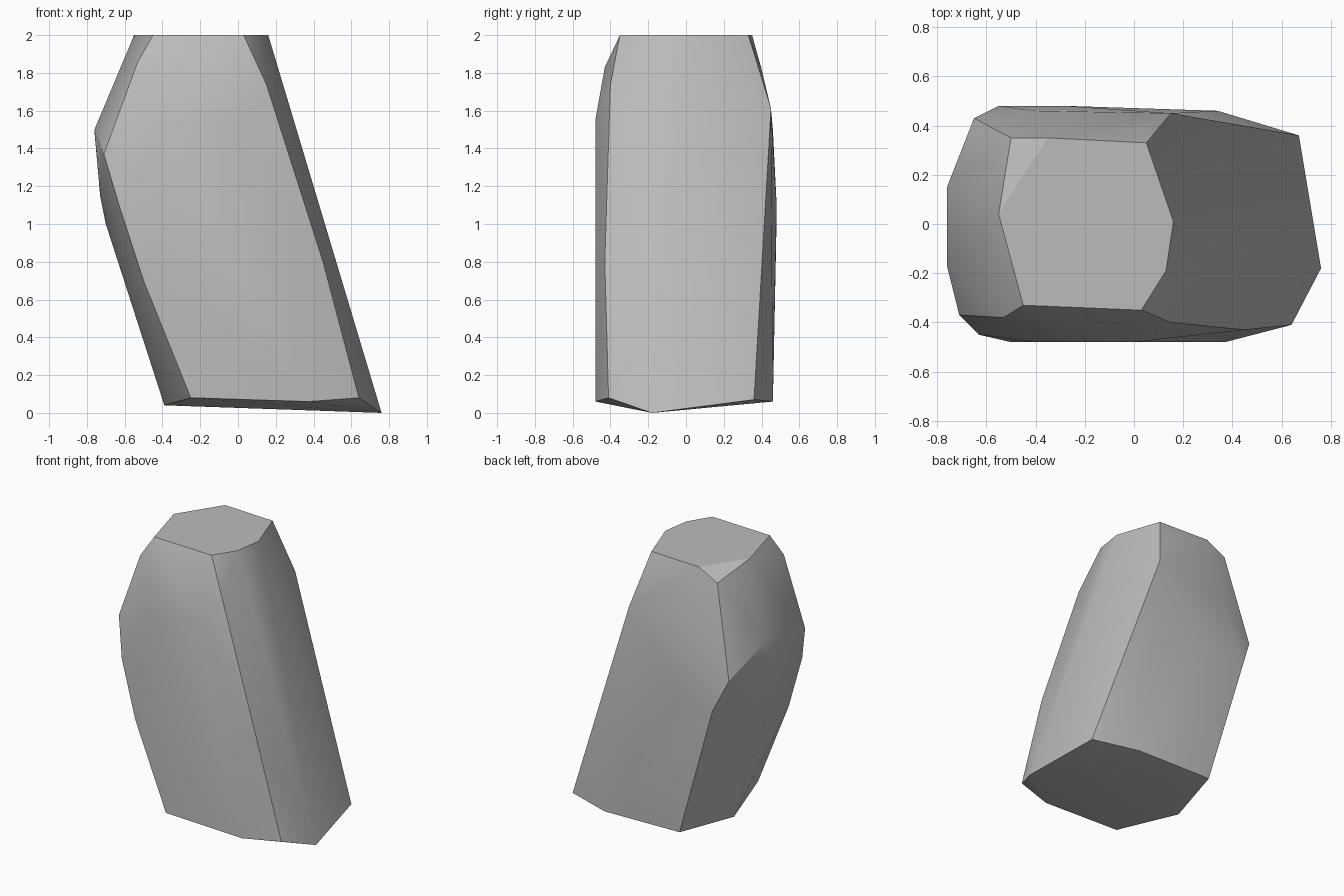
import bpy
import bmesh
import math
from mathutils import Vector

UNIT = 0.01  # all outline figures are in hundredths


def outline(pairs, height):
    """Flat horizontal outline at one height."""
    return [(x, y, height) for x, y in pairs]


def make_material(name, value):
    material = bpy.data.materials.new(name)
    material.use_nodes = True
    colour = (value, value, value, 1)
    material.diffuse_color = colour
    material.node_tree.nodes["Principled BSDF"].inputs["Base Color"].default_value = colour
    return material


def make_hull(name, points, material):
    """Wrap a faceted stone around its corner points."""
    bm = bmesh.new()
    for point in points:
        bm.verts.new(Vector(point) * UNIT)
    result = bmesh.ops.convex_hull(bm, input=bm.verts[:])
    unused = {g for g in result["geom_interior"] + result["geom_unused"]
              if isinstance(g, bmesh.types.BMVert)}
    bmesh.ops.delete(bm, geom=list(unused), context="VERTS")
    bmesh.ops.dissolve_limit(bm, angle_limit=math.radians(1),
                             verts=bm.verts[:], edges=bm.edges[:])
    bmesh.ops.recalc_face_normals(bm, faces=bm.faces[:])
    mesh = bpy.data.meshes.new(name)
    bm.to_mesh(mesh)
    bm.free()
    mesh.materials.append(material)
    stone = bpy.data.objects.new(name, mesh)
    bpy.context.collection.objects.link(stone)
    return stone


cube = bpy.data.objects.get("Cube")
if cube:
    bpy.data.objects.remove(cube, do_unlink=True)

# Flat top of the leaning stone
top = outline([(-55, 4), (-35, 35), (5, 33), (16, 1),
               (13, -19), (3, -35), (-45, -33)], 200)

# Slightly uneven foot
foot = [(76, -18, 0), (64, -41, 8), (37, -48, 6), (-25, -48, 8),
        (-39, 0, 4), (-27, 46, 7), (34, 46, 6), (67, 36, 7)]

# Chamfered shoulders below the top
shoulders = [(-50, 35, 192), (5, 40, 182), (15, 45, 161),
             (-53, -38, 186), (15, -40, 174), (-20, -43, 183)]

# Bulging flank on the overhanging side
flank = [(-76, 15, 149), (-76, -17, 150), (-71, -37, 137), (-73, 0, 115),
         (-70, 0, 100), (-65, 43, 127), (-63, -45, 110)]

# Broad front and back faces
front = [(-50, -48, 70), (-40, -48, 150), (0, -48, 155), (45, -43, 80)]
back = [(-55, 48, 104), (-28, 48, 110), (-40, 46, 150), (28, 40, 125)]

grey = make_material("stone grey", 0.5)
stone = make_hull("standing_stone", top + foot + shoulders + flank + front + back, grey)

# Smooth the gentle facets and keep the hard ridges
bpy.ops.object.select_all(action="DESELECT")
stone.select_set(True)
bpy.context.view_layer.objects.active = stone
bpy.ops.object.shade_smooth_by_angle(angle=math.radians(30))
